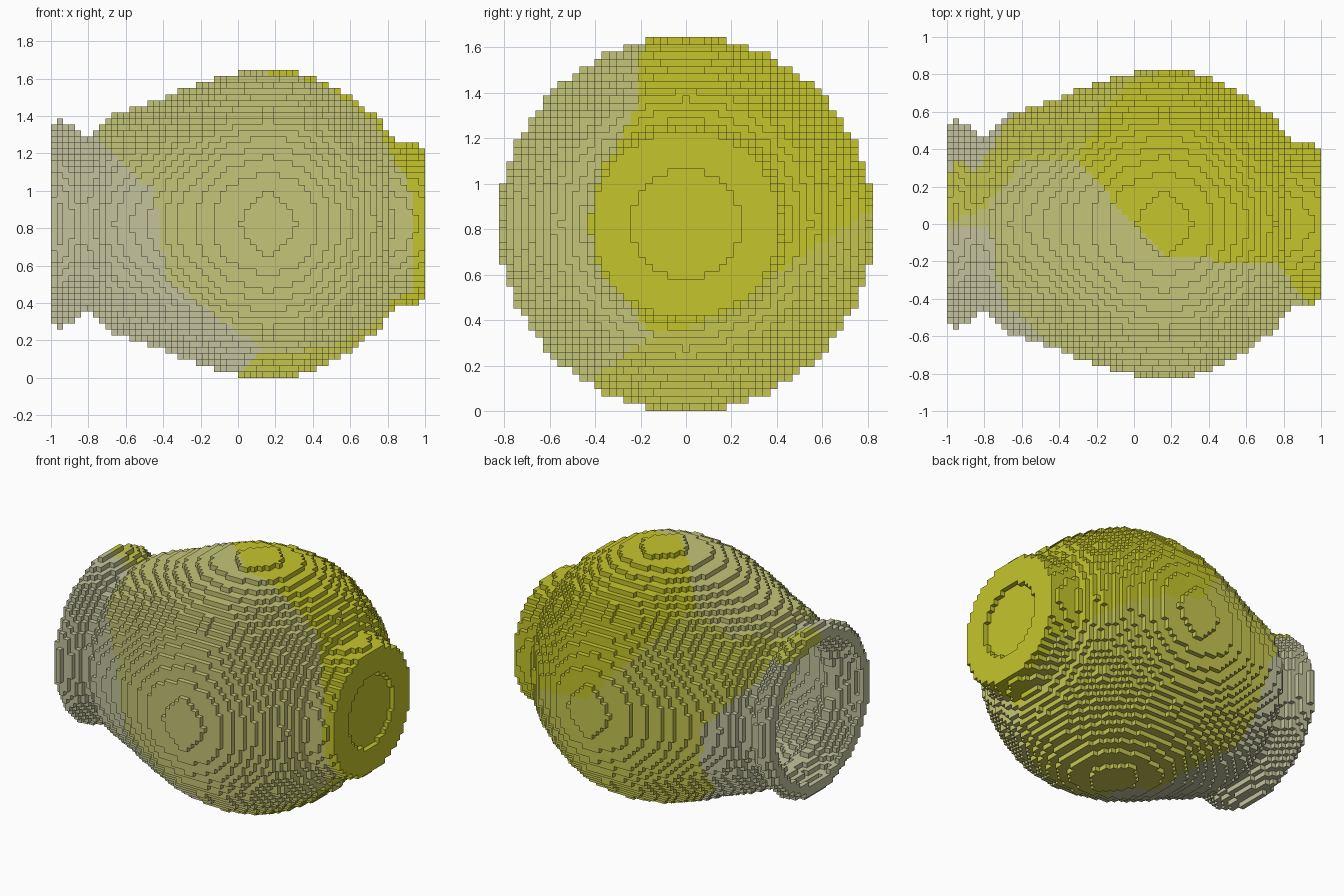
import bpy, bmesh
from math import hypot, ceil

cube = bpy.data.objects.get("Cube")
if cube:
    bpy.data.objects.remove(cube, do_unlink=True)

NX, NR = 62, 25             # blocks along the axis, blocks from axis to widest ring
H = 2 / NX                  # block size
CZ = (NR + 0.5) * H         # height of the axis


def curve(points, t):
    """Straight-line interpolation through (position, value) pairs."""
    if t <= points[0][0]:
        return points[0][1]
    for (a, u), (b, v) in zip(points, points[1:]):
        if t <= b:
            return u + (v - u) * (t - a) / (b - a)
    return points[-1][1]


# Vase profile along x: flared lip, neck, round belly, foot
PROFILE = [(-1, .52), (-.95, .56), (-.89, .525), (-.85, .49), (-.81, .46),
           (-.76, .49), (-.68, .575), (-.55, .62), (-.42, .665), (-.3, .72),
           (-.2, .755), (-.08, .795), (.16, .825), (.36, .80), (.5, .74),
           (.65, .65), (.75, .56), (.82, .46), (.9, .435), (1, .41)]
WALL = 0.07
FOOT_RECESS = 0.24

# Glaze patch borders
GREY_FRONT = [(-.82, 0), (-.67, .13), (-.3, -.38), (.18, -.45), (.45, -.75), (.6, -.78)]
GREY_BACK = [(-.82, -.1), (-.5, -.5), (0, -.55), (.3, -.8), (.42, -.85), (.46, -1.1)]
OLIVE_TOP = [(-1, 0), (-.8, .08), (-.6, .33), (-.3, .33), (.17, -.18), (.75, -.21), (.95, -.43)]


def glaze(x, y, w):
    """Material index from position; w is height above the axis."""
    if x < curve(GREY_FRONT if y < 0 else GREY_BACK, w):
        return 0
    if x > .94:
        return 2
    # Olive patch on the front and upper front
    if w > -.07:
        olive = y < curve(OLIVE_TOP, x)
    elif w > -.49:
        olive = y < -.42 + (-.07 - w) * .64
    else:
        olive = y < -.15 + (w + .49) * 1.4
    if olive:
        return 1
    # Mustard patch on the back and underside
    if x < .17:
        mustard = w < .08 - 1.2 * (x - .17)
    else:
        mustard = w < -.47 + .65 * max(y, 0)
    return 3 if mustard else 2


def material(name, rgb):
    m = bpy.data.materials.new(name)
    lin = [(c / 255 / 12.92) if c < 11 else ((c / 255 + .055) / 1.055) ** 2.4 for c in rgb]
    m.diffuse_color = (*lin, 1)
    m.use_nodes = True
    bsdf = m.node_tree.nodes["Principled BSDF"]
    bsdf.inputs["Base Color"].default_value = (*lin, 1)
    bsdf.inputs["Roughness"].default_value = 0.8
    return m


# Fill the hollow vase with blocks
filled = set()
for i in range(NX):
    x = -1 + (i + .5) * H
    outer = curve(PROFILE, x)
    if x < .86:
        inner = outer - WALL
    else:
        inner = FOOT_RECESS if i == NX - 1 else 0
    n = ceil(outer / H)
    for j in range(-n, n + 1):
        for k in range(-n, n + 1):
            d = hypot(j, k) * H
            if inner <= d <= outer:
                filled.add((i, j, k))

# Skin the blocks: one square for every exposed side
bm = bmesh.new()
verts = {}


def corner(key):
    if key not in verts:
        a, b, c = key
        verts[key] = bm.verts.new((-1 + a * H, (b - .5) * H, CZ + (c - .5) * H))
    return verts[key]


SQUARE = [(0, 0), (1, 0), (1, 1), (0, 1)]
for cell in sorted(filled):
    for axis in range(3):
        for side in (0, 1):
            near = list(cell)
            near[axis] += 1 if side else -1
            if tuple(near) in filled:
                continue
            loop = []
            for u, v in (SQUARE if side else SQUARE[::-1]):
                p = list(cell)
                p[axis] += side
                p[(axis + 1) % 3] += u
                p[(axis + 2) % 3] += v
                loop.append(corner(tuple(p)))
            face = bm.faces.new(loop)
            c = face.calc_center_median()
            face.material_index = glaze(c.x, c.y, c.z - CZ)

mesh = bpy.data.meshes.new("block_vase")
bm.to_mesh(mesh)
bm.free()

# Glaze colours, in the order used by the rule
for name, rgb in [("grey beige", (196, 196, 158)), ("pale olive", (197, 197, 120)),
                  ("bright yellow", (197, 197, 44)), ("mustard", (197, 197, 80))]:
    mesh.materials.append(material(name, rgb))

vase = bpy.data.objects.new("block_vase", mesh)
bpy.context.collection.objects.link(vase)
